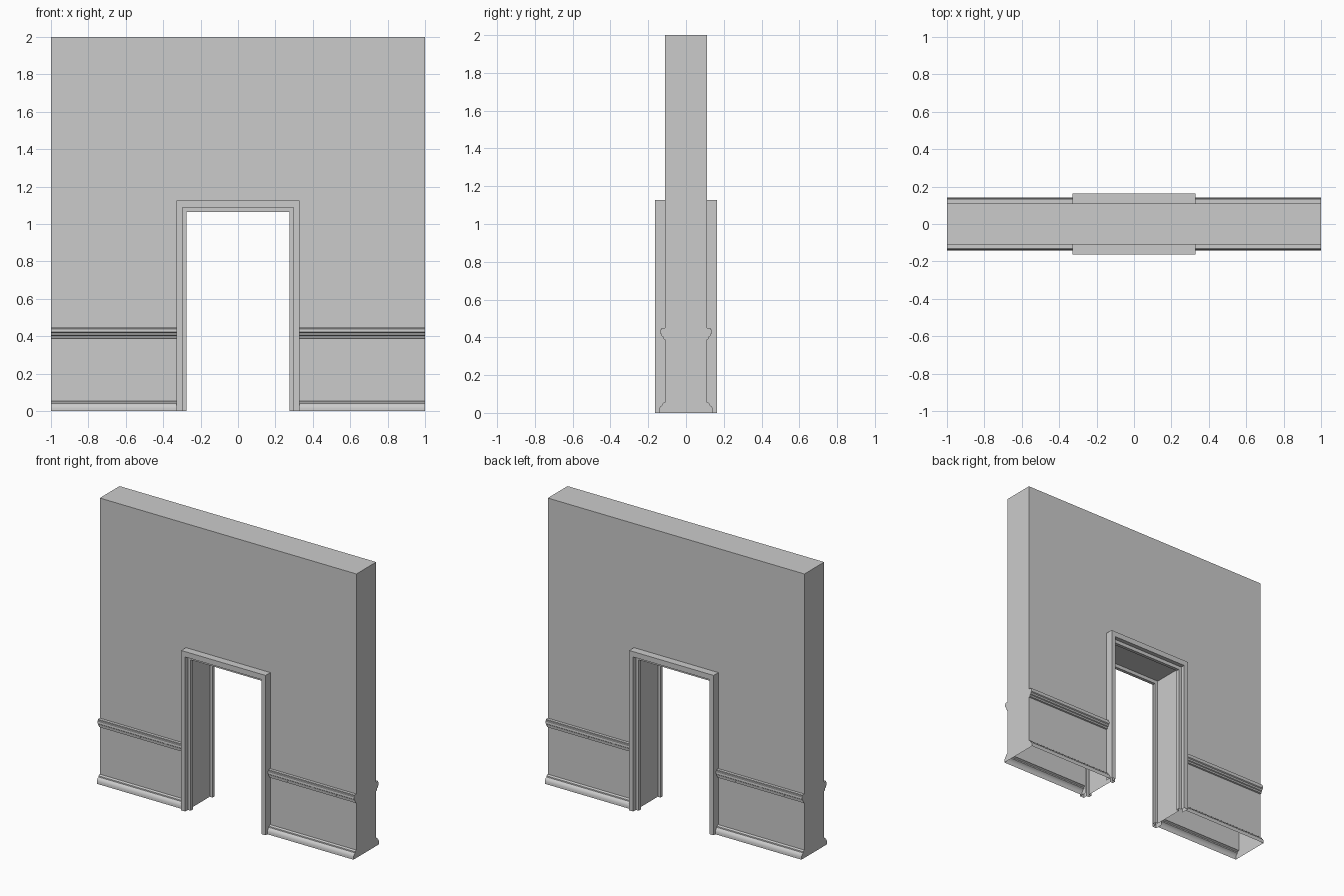
import bpy

if "Cube" in bpy.data.objects:
    bpy.data.objects.remove(bpy.data.objects["Cube"])

WALL_Y, TOP = 0.11, 2.0
IN_X, IN_Z = 0.2755, 1.063        # clear opening inside the casing
LIP, BAND = 0.0215, 0.0535        # casing offsets from the clear opening
ZS = 1.18                         # head casing is slightly wider than the legs
REV_X, REV_Z = IN_X + LIP, IN_Z + LIP * ZS
OUT_X = IN_X + BAND


def make(name, verts, faces, mirror=None):
    me = bpy.data.meshes.new(name)
    me.from_pydata(verts, [], faces)
    me.update()
    ob = bpy.data.objects.new(name, me)
    bpy.context.collection.objects.link(ob)
    if mirror is not None:
        mod = ob.modifiers.new("Mirror", "MIRROR")
        mod.use_axis = [a == mirror for a in "XYZ"]
    return ob


def extrude_x(profile, x0, x1, closed=False, cap=False):
    """Sweep a (y, z) profile along x; optional cap at x1."""
    n = len(profile)
    verts = [(x, y, z) for x in (x0, x1) for y, z in profile]
    faces = []
    for i in range(n if closed else n - 1):
        j = (i + 1) % n
        faces.append((i, j, n + j, n + i))
    if cap:
        faces.append(tuple(range(n, 2 * n)))
    return verts, faces


# Wall bays either side of the door: skirting and chair rail are in the profile
skirting = [(.143, 0), (.143, .016), (.140, .026), (.134, .035), (.125, .041),
            (.124, .049), (.118, .054), (WALL_Y, .055)]
rail = [(WALL_Y, .388), (.120, .391), (.121, .402), (.128, .406), (.130, .417),
        (.137, .422), (.138, .431), (.136, .439), (.131, .442), (.131, .450),
        (WALL_Y, .450)]
half = skirting + rail + [(WALL_Y, TOP)]
full = half + [(-y, z) for y, z in reversed(half)]
bay = make("wall_bay", *extrude_x(full, OUT_X, 1.0, cap=True), mirror="X")

# Wall above the door, with soffit (hollow shell, open at the floor)
header = [(WALL_Y, REV_Z), (WALL_Y, TOP), (-WALL_Y, TOP), (-WALL_Y, REV_Z)]
make("wall_header", *extrude_x(header, -OUT_X, OUT_X, closed=True))

# Door reveals
make("door_reveal",
     [(REV_X, -WALL_Y, 0), (REV_X, -WALL_Y, REV_Z),
      (REV_X, WALL_Y, REV_Z), (REV_X, WALL_Y, 0)],
     [(0, 1, 2, 3)], mirror="X")

# Stepped casing: profile of (offset, y) mitred around the opening, both sides
casing = [(LIP, .11), (0, .11), (0, .133), (LIP, .133),
          (LIP, .163), (BAND, .163), (BAND, .11)]
verts, faces = [], []
n = len(casing)
for sx, up in ((-1, 0), (-1, 1), (1, 1), (1, 0)):
    verts += [(sx * (IN_X + d), y, up * (IN_Z + d * ZS)) for d, y in casing]
for k in range(3):
    for i in range(n - 1):
        a, b = k * n + i, (k + 1) * n + i
        faces.append((a, a + 1, b + 1, b))
make("door_casing", verts, faces, mirror="Y")

# Soft shading on the moulded curves
bpy.ops.object.select_all(action="DESELECT")
bay.select_set(True)
bpy.context.view_layer.objects.active = bay
bpy.ops.object.shade_smooth_by_angle(angle=0.6)
